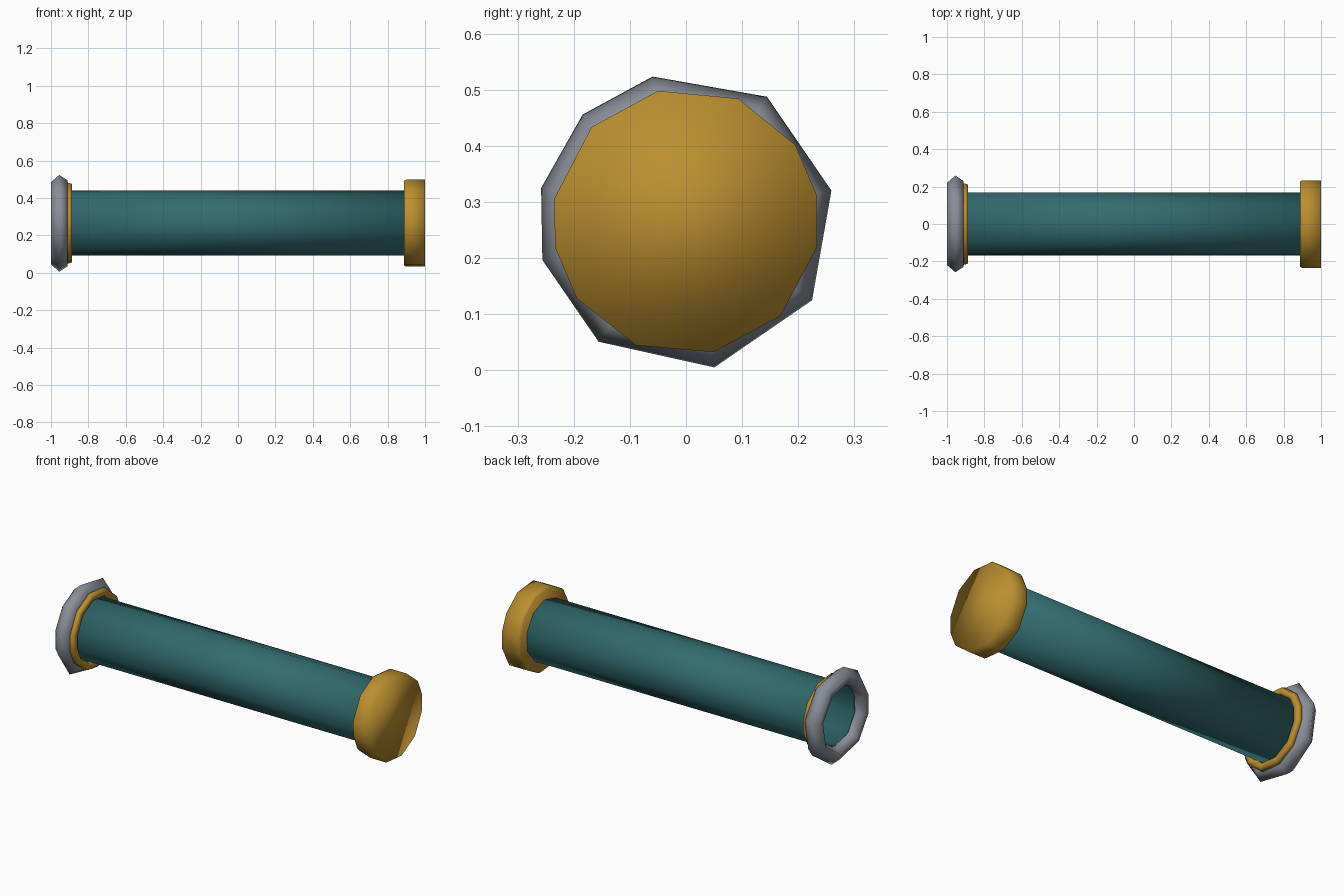
import bpy, bmesh
from math import radians, cos, sin

if "Cube" in bpy.data.objects:
    bpy.data.objects.remove(bpy.data.objects["Cube"])

CZ = 0.265  # height of the tube axis


def material(name, rgb):
    m = bpy.data.materials.new(name)
    m.diffuse_color = (*rgb, 1)
    m.use_nodes = True
    m.node_tree.nodes["Principled BSDF"].inputs["Base Color"].default_value = m.diffuse_color
    return m


teal = material("dark teal", (0.032, 0.15, 0.16))
gold = material("gold", (0.50, 0.275, 0.03))
grey = material("steel grey", (0.25, 0.27, 0.31))


def lathe_x(name, profile, angles, mat, solid=False):
    """Turn (x, radius) points round the x axis; solid closes the ends,
    otherwise the profile is a closed loop."""
    bm = bmesh.new()
    rings = [[bm.verts.new((x, r * cos(radians(a)), CZ + r * sin(radians(a))))
              for a in angles] for x, r in profile]
    n = len(angles)
    pairs = list(zip(rings, rings[1:]))
    if solid:
        bm.faces.new(rings[0])
        bm.faces.new(rings[-1])
    else:
        pairs.append((rings[-1], rings[0]))
    for p, q in pairs:
        for i in range(n):
            j = (i + 1) % n
            bm.faces.new((p[i], p[j], q[j], q[i]))
    bmesh.ops.recalc_face_normals(bm, faces=bm.faces)
    for f in bm.faces:
        f.smooth = True
    mesh = bpy.data.meshes.new(name)
    bm.to_mesh(mesh)
    bm.free()
    mesh.materials.append(mat)
    ob = bpy.data.objects.new(name, mesh)
    bpy.context.collection.objects.link(ob)
    return ob


# uneven low-poly outlines, in degrees
ring_angles = [12, 57, 103, 134, 167, 195, 234, 281, 328]
cap_angles = [11, 35, 67, 102, 135, 170, 191, 215, 248, 282, 315, 349]
tube_angles = [15 + 36 * i for i in range(10)]

# hollow main tube, open at the left
lathe_x("tube", [(-0.95, 0.174), (0.90, 0.174), (0.90, 0.166), (-0.95, 0.166)],
        tube_angles, teal)

# solid end cap
lathe_x("end_cap", [(0.888, 0.232), (0.90, 0.238), (1.0, 0.238)],
        cap_angles, gold, solid=True)

# thin collar behind the rim
lathe_x("collar", [(-0.925, 0.20), (-0.91, 0.222), (-0.888, 0.215), (-0.888, 0.185),
                   (-0.91, 0.178)], cap_angles, gold)

# rounded rim ring at the open end
lathe_x("rim_ring", [(-1.0, 0.225), (-0.955, 0.265), (-0.912, 0.235), (-0.912, 0.19),
                     (-0.955, 0.172), (-1.0, 0.195)], ring_angles, grey)
